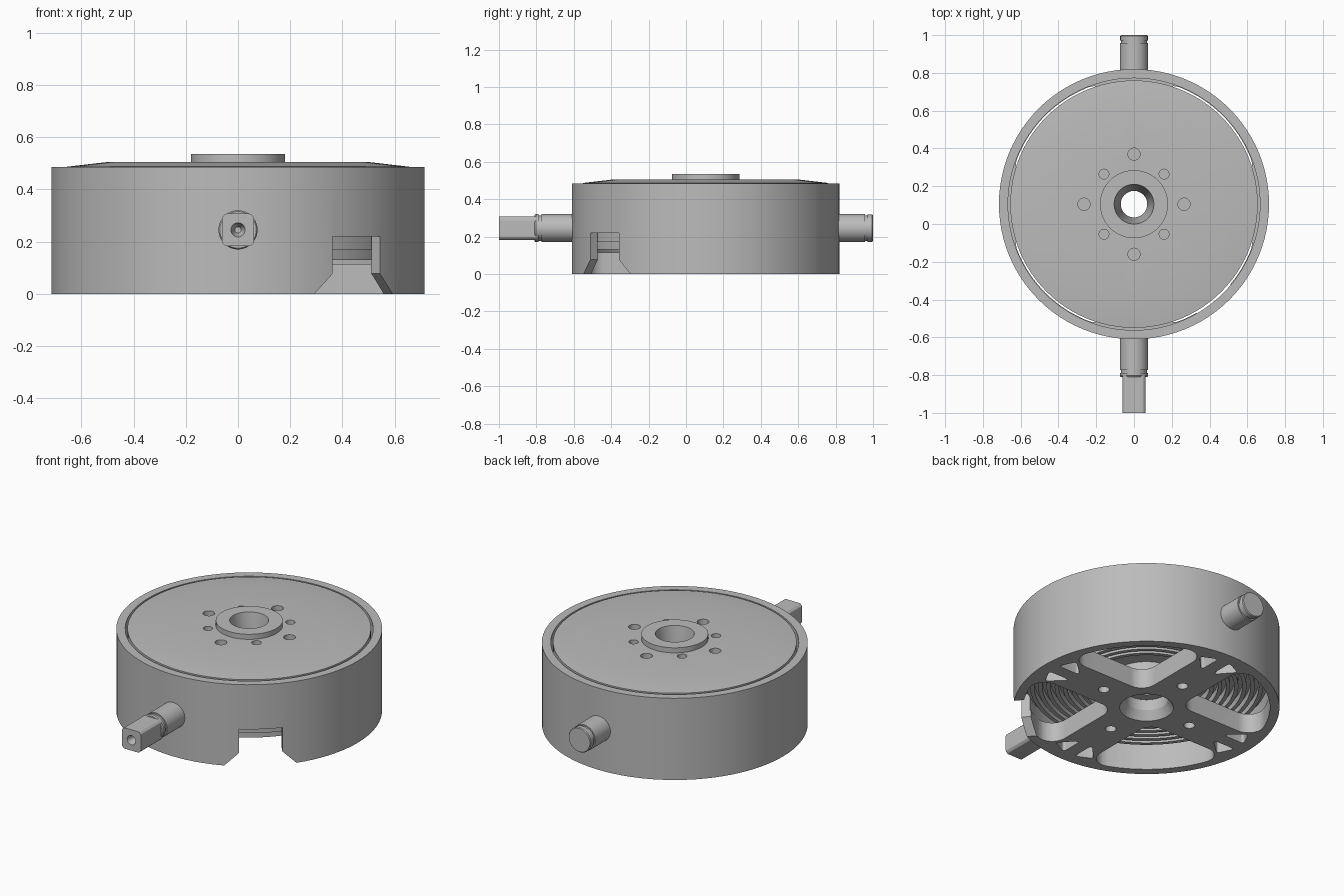
import bpy, bmesh
from math import pi, sin, cos, asin, sqrt, radians
from mathutils import Matrix, Vector, geometry

if "Cube" in bpy.data.objects:
    bpy.data.objects.remove(bpy.data.objects["Cube"])

steel = bpy.data.materials.new("grey steel")
steel.use_nodes = True
GREY = (0.5, 0.5, 0.5, 1)
steel.diffuse_color = GREY
steel.node_tree.nodes["Principled BSDF"].inputs["Base Color"].default_value = GREY

AXIS = Matrix.Translation((0, 0.105, 0))
FRONT = Matrix.Translation((0, 0, 0.245)) @ Matrix.Rotation(pi / 2, 4, "X")
BACK = Matrix.Translation((0, 0, 0.245)) @ Matrix.Rotation(-pi / 2, 4, "X")


def lathe(bm, profile, matrix, closed=True, steps=96):
    """Revolve (radius, height) points about the local z axis."""
    rings = [[bm.verts.new(matrix @ Vector((r * cos(2 * pi * i / steps),
                                            r * sin(2 * pi * i / steps), z)))
              for i in range(steps)] for r, z in profile]
    pairs = list(zip(rings, rings[1:] + rings[:1]))
    if not closed:
        pairs.pop()
        bm.faces.new(rings[0])
        bm.faces.new(rings[-1])
    for a, b in pairs:
        for i in range(steps):
            j = (i + 1) % steps
            bm.faces.new((a[i], a[j], b[j], b[i]))


def prism(bm, points, low, high, matrix):
    """Extrude a flat outline along the local z axis."""
    bottom = [bm.verts.new(matrix @ Vector((x, y, low))) for x, y in points]
    top = [bm.verts.new(matrix @ Vector((x, y, high))) for x, y in points]
    bm.faces.new(bottom)
    bm.faces.new(top)
    for i in range(len(points)):
        j = (i + 1) % len(points)
        bm.faces.new((bottom[i], bottom[j], top[j], top[i]))


def rounded(centres, radius, steps=32):
    """Outline of the hull around equal circles."""
    pts = [Vector((x + radius * cos(2 * pi * i / steps), y + radius * sin(2 * pi * i / steps)))
           for x, y in centres for i in range(steps)]
    return [pts[i] for i in geometry.convex_hull_2d(pts)]


def finish(bm, name):
    bmesh.ops.recalc_face_normals(bm, faces=bm.faces)
    mesh = bpy.data.meshes.new(name)
    bm.to_mesh(mesh)
    bm.free()
    mesh.materials.append(steel)
    obj = bpy.data.objects.new(name, mesh)
    bpy.context.collection.objects.link(obj)
    return obj


def cut(obj, bm):
    """Subtract the cutter shapes, then discard them."""
    cutter = finish(bm, "cutter")
    cutter.hide_render = True
    mod = obj.modifiers.new("cut", "BOOLEAN")
    mod.operation, mod.solver, mod.object = "DIFFERENCE", "EXACT", cutter
    activate(obj)
    bpy.ops.object.modifier_apply(modifier=mod.name)
    bpy.data.objects.remove(cutter)


def activate(obj):
    bpy.ops.object.select_all(action="DESELECT")
    obj.select_set(True)
    bpy.context.view_layer.objects.active = obj


# Drum housing: outer wall and ribbed bottom plate
bm = bmesh.new()
lathe(bm, [(0.145, 0), (0.715, 0), (0.715, 0.485), (0.667, 0.485),
           (0.667, 0.115), (0.115, 0.115), (0.115, 0.05)], AXIS)
housing = finish(bm, "drum_housing")

# Bottom openings: four big windows, spoke holes and rounded triangles
bm = bmesh.new()
inset, corner, reach = 0.21, 0.085, 0.664 - 0.085
start = asin(inset / reach)
arc = [start + (pi / 2 - 2 * start) * i / 16 for i in range(17)]
window = rounded([(inset, inset)] + [(reach * cos(a), reach * sin(a)) for a in arc], corner)
for k in range(4):
    turn = AXIS @ Matrix.Rotation(k * pi / 2, 4, "Z")
    prism(bm, window, -0.1, 0.2, turn)
    prism(bm, rounded([(0.3, 0)], 0.03), -0.1, 0.2, turn)
    for s in (-1, 1):
        tri = [(0.63, 0.05 * s), (0.6, 0.112 * s), (0.53, 0.05 * s)]
        prism(bm, rounded(tri, 0.012, 16), -0.1, 0.2, turn)
cut(housing, bm)

# Flared notch through the wall
bm = bmesh.new()
half = [(0.245, -0.05), (0.118, 0.078), (0.118, 0.22)]
notch = half + [(-x, z) for x, z in reversed(half)]
outward = AXIS @ Matrix.Rotation(radians(-50) + pi / 2, 4, "Z") @ Matrix.Rotation(pi / 2, 4, "X")
prism(bm, notch, 0.55, 0.85, outward)
cut(housing, bm)

# Rotating face plate with hub, tapered bore and ridged underside
ridges = []
for i in range(7):
    r = 0.34 + 0.044 * i
    ridges += [(r, 0.17), (r, 0.13), (r + 0.022, 0.13), (r + 0.022, 0.17)]
bm = bmesh.new()
lathe(bm, [(0.07, 0.12), (0.2, 0.12), (0.2, 0.17)] + ridges +
      [(0.655, 0.17), (0.655, 0.487), (0.5, 0.505), (0.18, 0.505), (0.18, 0.535),
       (0.105, 0.535), (0.07, 0.3)], AXIS)
plate = finish(bm, "face_plate")
bm = bmesh.new()
for k in range(8):
    place, size = ((0.265, 0.032), (0.225, 0.026))[k % 2]
    prism(bm, rounded([(place, 0)], size), 0.4, 0.6, AXIS @ Matrix.Rotation(k * pi / 4, 4, "Z"))
cut(plate, bm)

# Front drive shaft with retaining groove
bm = bmesh.new()
lathe(bm, [(0.075, 0.57), (0.075, 0.772), (0.068, 0.772), (0.068, 0.788),
           (0.075, 0.788), (0.075, 0.803), (0.07, 0.81)], FRONT, False, 48)
front_shaft = finish(bm, "front_shaft")

# Squared drive end with centre dimple
bm = bmesh.new()
square = [[max(-0.062, min(0.062, v)) for v in p] for p in rounded([(0, 0)], 0.078, 64)]
prism(bm, square, 0.8, 1.0, FRONT)
drive_end = finish(bm, "square_drive_end")
bm = bmesh.new()
lathe(bm, [(0.012, 0.95), (0.018, 0.965), (0.03, 1.01)], FRONT, False, 32)
cut(drive_end, bm)

# Back shaft
bm = bmesh.new()
lathe(bm, [(0.075, 0.78), (0.075, 0.957), (0.068, 0.957), (0.068, 0.971),
           (0.073, 0.971), (0.073, 0.995), (0.069, 1.0)], BACK, False, 48)
back_shaft = finish(bm, "back_shaft")

for part in (housing, plate, front_shaft, drive_end, back_shaft):
    activate(part)
    bpy.ops.object.shade_smooth_by_angle(angle=radians(25))
